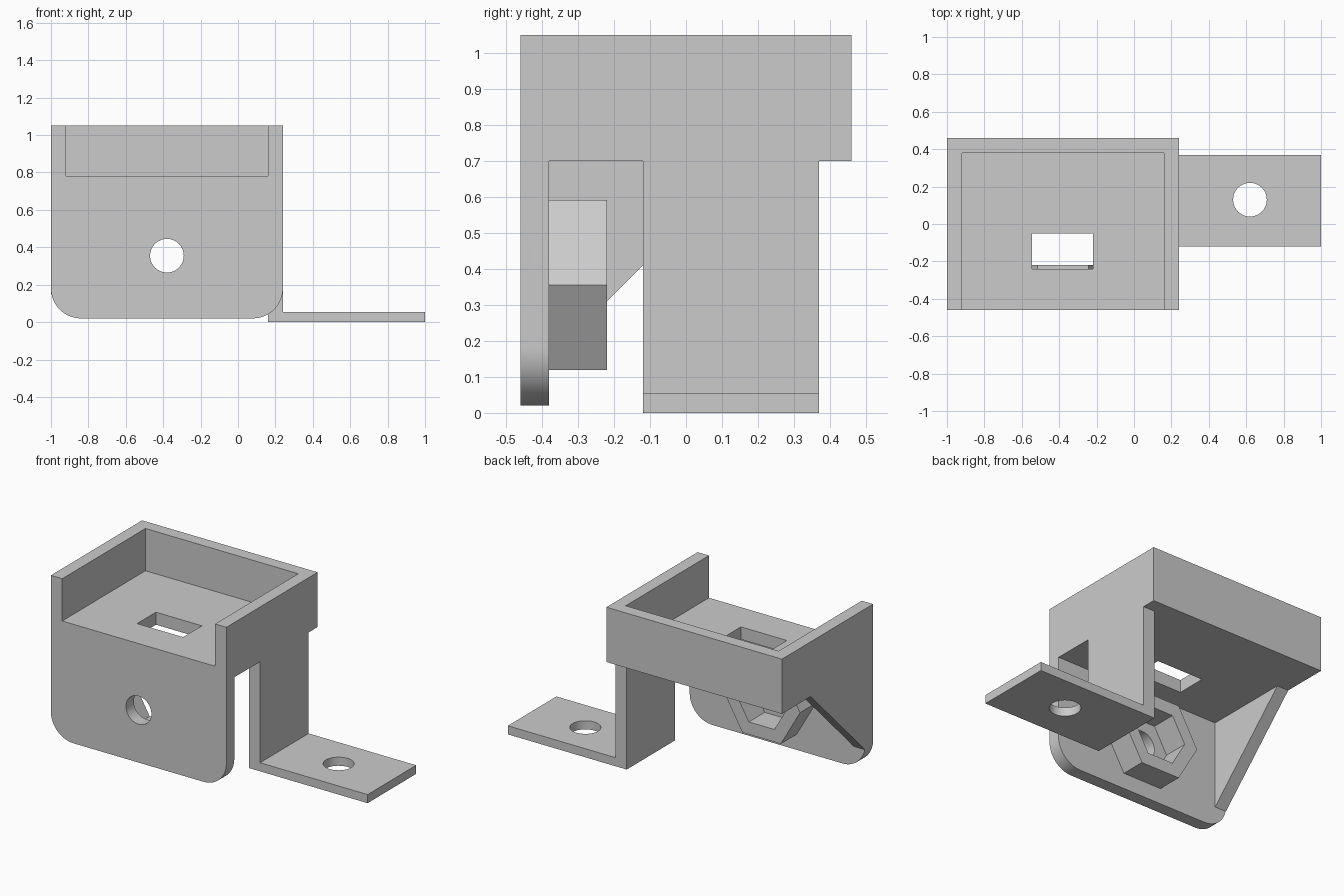
import bpy, bmesh, math
from mathutils import Vector

cube = bpy.data.objects.get("Cube")
if cube:
    bpy.data.objects.remove(cube, do_unlink=True)

grey = bpy.data.materials.new("plain grey")
grey.use_nodes = True
colour = (0.6, 0.6, 0.6, 1)
grey.diffuse_color = colour
grey.node_tree.nodes["Principled BSDF"].inputs["Base Color"].default_value = colour


def prism(name, points, push):
    """Solid made by pushing a flat outline along a vector."""
    bm = bmesh.new()
    face = bm.faces.new([bm.verts.new(p) for p in points])
    moved = bmesh.ops.extrude_face_region(bm, geom=[face])["geom"]
    bmesh.ops.translate(bm, vec=Vector(push),
                        verts=[g for g in moved if isinstance(g, bmesh.types.BMVert)])
    bmesh.ops.recalc_face_normals(bm, faces=bm.faces)
    mesh = bpy.data.meshes.new(name)
    bm.to_mesh(mesh)
    bm.free()
    mesh.materials.append(grey)
    obj = bpy.data.objects.new(name, mesh)
    bpy.context.collection.objects.link(obj)
    return obj


def box(name, x0, x1, y0, y1, z0, z1):
    outline = [(x0, y0, z0), (x1, y0, z0), (x1, y1, z0), (x0, y1, z0)]
    return prism(name, outline, (0, 0, z1 - z0))


def arc(cx, cy, r, n, start=0.0, sweep=math.tau, closed=True):
    steps = n if closed else n - 1
    return [(cx + r * math.cos(start + sweep * i / steps),
             cy + r * math.sin(start + sweep * i / steps)) for i in range(n)]


def upright(name, outline, y0, y1):
    """Prism from an x-z outline, running front to back."""
    return prism(name, [(x, y0, z) for x, z in outline], (0, y1 - y0, 0))


def combine(target, other, operation):
    mod = target.modifiers.new(operation.lower(), "BOOLEAN")
    mod.operation, mod.object, mod.solver = operation, other, "EXACT"
    bpy.context.view_layer.objects.active = target
    bpy.ops.object.modifier_apply(modifier=mod.name)
    bpy.data.objects.remove(other, do_unlink=True)


LEFT, RIGHT, FRONT, BACK = 0.24, -1.0, -0.46, 0.46
WALL, TOP, FLOOR, UNDER = 0.08, 1.05, 0.78, 0.70
MID, HOLE_Z, HOLE_R, ROUND = -0.38, 0.355, 0.09, 0.16
PLATE_BACK = FRONT + WALL

# Tray, open at the front
bracket = box("bracket", RIGHT, LEFT, FRONT, BACK, UNDER, TOP)
combine(bracket, box("tray_hollow", RIGHT + WALL, LEFT - WALL, FRONT - 0.1,
                     BACK - WALL, FLOOR, TOP + 0.1), "DIFFERENCE")

# Front plate with rounded lower corners
low = 0.02 + ROUND
outline = arc(RIGHT + ROUND, low, ROUND, 17, math.pi, math.pi / 2, False)
outline += arc(LEFT - ROUND, low, ROUND, 17, 1.5 * math.pi, math.pi / 2, False)
outline += [(LEFT, FLOOR - 0.04), (RIGHT, FLOOR - 0.04)]
combine(bracket, upright("front_plate", outline, FRONT, PLATE_BACK), "UNION")

# Leg and mounting foot
foot = [(0.16, 0), (1, 0), (1, 0.055), (LEFT, 0.055), (LEFT, 0.74), (0.16, 0.74)]
combine(bracket, upright("leg_and_foot", foot, -0.12, 0.37), "UNION")

# Triangular brace on the right side
brace = [(-0.42, 0.15), (PLATE_BACK, 0.15), (0.17, UNDER), (0.17, 0.74), (-0.42, 0.74)]
combine(bracket, prism("brace", [(RIGHT, y, z) for y, z in brace], (WALL, 0, 0)), "UNION")

# Hexagonal nut holder
combine(bracket, upright("nut_holder", arc(MID, HOLE_Z, 0.272, 6), -0.42, -0.22), "UNION")
combine(bracket, upright("nut_recess", arc(MID, HOLE_Z, 0.18, 6), PLATE_BACK, -0.1), "DIFFERENCE")

# Bolt hole, floor slot and foot hole
combine(bracket, upright("bolt_hole", arc(MID, HOLE_Z, HOLE_R, 48), -0.6, -0.3), "DIFFERENCE")
combine(bracket, box("floor_slot", -0.545, -0.22, -0.24, -0.05, 0.65, 0.85), "DIFFERENCE")
ring = [(x, y, -0.1) for x, y in arc(0.62, 0.13, HOLE_R, 48)]
combine(bracket, prism("foot_hole", ring, (0, 0, 0.3)), "DIFFERENCE")

# Merge coplanar faces and smooth only the round surfaces
bm = bmesh.new()
bm.from_mesh(bracket.data)
bmesh.ops.remove_doubles(bm, verts=bm.verts, dist=0.0001)
bmesh.ops.dissolve_limit(bm, angle_limit=math.radians(0.5), verts=bm.verts, edges=bm.edges)
bm.to_mesh(bracket.data)
bm.free()
bpy.ops.object.select_all(action="DESELECT")
bracket.select_set(True)
bpy.context.view_layer.objects.active = bracket
bpy.ops.object.shade_smooth_by_angle(angle=math.radians(25))
